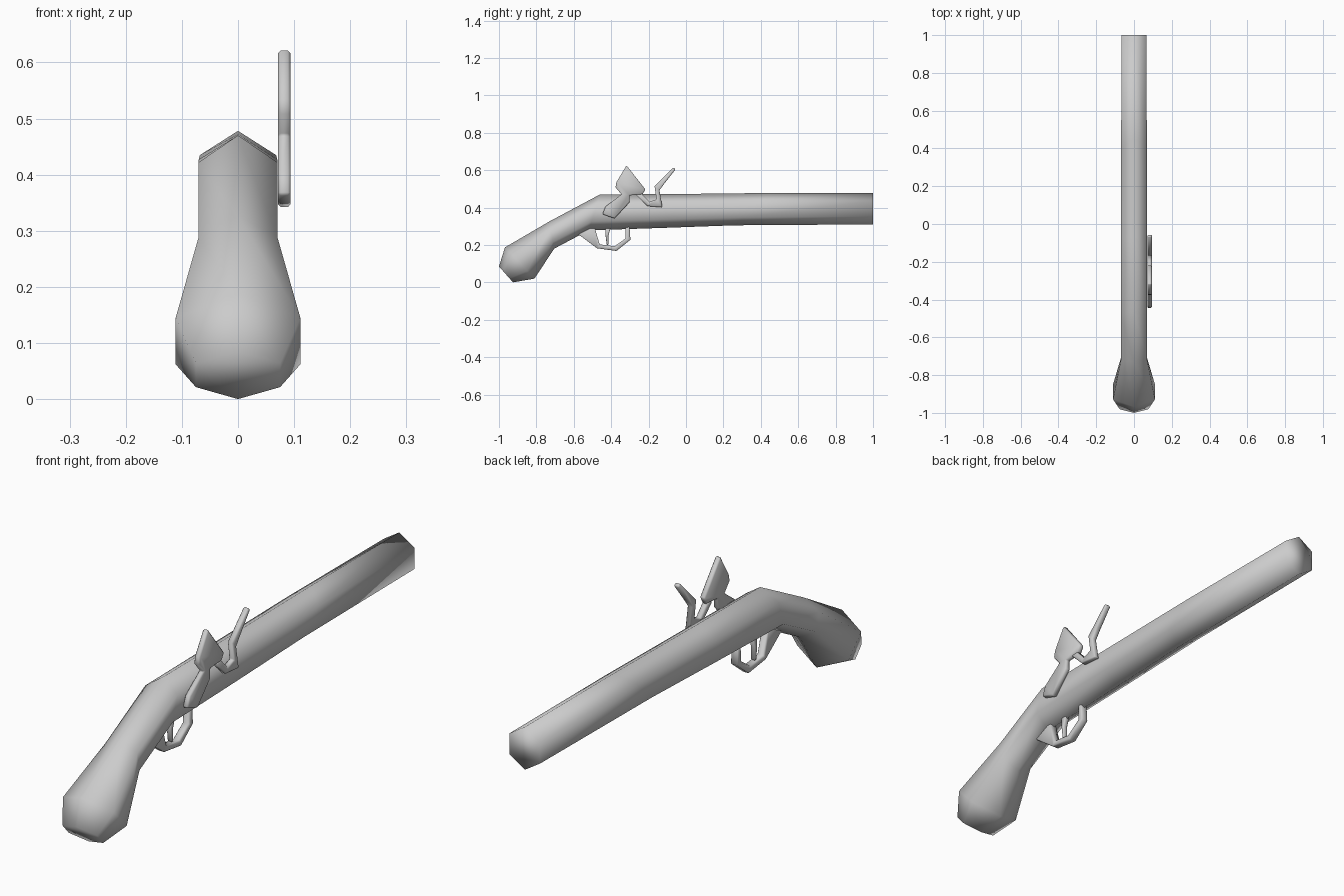
import bpy
import bmesh
from mathutils import Vector

cube = bpy.data.objects.get("Cube")
if cube:
    bpy.data.objects.remove(cube, do_unlink=True)

grey = bpy.data.materials.new("plain grey")
grey.use_nodes = True
grey.diffuse_color = (0.6, 0.6, 0.6, 1)
grey.node_tree.nodes["Principled BSDF"].inputs["Base Color"].default_value = grey.diffuse_color


def finish(name, bm):
    """Turn a bmesh into a smooth-shaded grey object."""
    bmesh.ops.recalc_face_normals(bm, faces=bm.faces)
    for face in bm.faces:
        face.smooth = True
    mesh = bpy.data.meshes.new(name)
    bm.to_mesh(mesh)
    bm.free()
    mesh.materials.append(grey)
    obj = bpy.data.objects.new(name, mesh)
    bpy.context.collection.objects.link(obj)
    return obj


def hex_loft(name, stations):
    """Loft six-sided rings, each given by its top (y, z), bottom (y, z) and half width."""
    bm = bmesh.new()
    rings = []
    for top, bottom, half in stations:
        a, b = Vector((0, *top)), Vector((0, *bottom))
        side = Vector((half, 0, 0))
        upper, lower = a.lerp(b, 0.25), a.lerp(b, 0.75)
        points = (a, upper + side, lower + side, b, lower - side, upper - side)
        rings.append([bm.verts.new(p) for p in points])
    for r, s in zip(rings, rings[1:]):
        for i in range(6):
            j = (i + 1) % 6
            bm.faces.new((r[i], r[j], s[j], s[i]))
    bm.faces.new(rings[0])
    bm.faces.new(rings[-1])
    return finish(name, bm)


def plate(name, outline, x0, x1, bevel):
    """Extrude a side outline of (y, z) points across x and soften its rims."""
    bm = bmesh.new()
    face = bm.faces.new([bm.verts.new((x0, y, z)) for y, z in outline])
    out = bmesh.ops.extrude_face_region(bm, geom=[face])
    verts = [v for v in out["geom"] if isinstance(v, bmesh.types.BMVert)]
    bmesh.ops.translate(bm, verts=verts, vec=(x1 - x0, 0, 0))
    obj = finish(name, bm)
    mod = obj.modifiers.new("soft rim", "BEVEL")
    mod.width = bevel
    mod.segments = 1
    mod.limit_method = "ANGLE"
    mod.angle_limit = 1.2
    return obj


# Barrel, stock and bulbous grip in one body
hex_loft("body", [
    ((1, 0.478), (1, 0.31), 0.066),
    ((0.45, 0.478), (0.26, 0.305), 0.068),
    ((-0.07, 0.472), (-0.1, 0.292), 0.07),
    ((-0.46, 0.47), (-0.52, 0.278), 0.07),
    ((-0.73, 0.326), (-0.705, 0.18), 0.07),
    ((-0.968, 0.187), (-0.81, 0.02), 0.111),
    ((-1, 0.085), (-0.925, 0), 0.075),
])

# Lock on the left side: cocked hammer and striking steel
plate("hammer", [
    (-0.447, 0.364), (-0.43, 0.406), (-0.345, 0.47), (-0.377, 0.508),
    (-0.372, 0.535), (-0.318, 0.625), (-0.217, 0.497), (-0.233, 0.47),
    (-0.302, 0.465), (-0.302, 0.428), (-0.382, 0.342),
], 0.071, 0.094, 0.005)
plate("striking_steel", [
    (-0.27, 0.47), (-0.206, 0.408), (-0.126, 0.401), (-0.142, 0.492),
    (-0.115, 0.529), (-0.056, 0.604), (-0.067, 0.614), (-0.168, 0.513),
    (-0.158, 0.444), (-0.195, 0.43), (-0.235, 0.472),
], 0.071, 0.094, 0.004)

# Trigger guard and trigger under the stock
plate("trigger_guard", [
    (-0.58, 0.26), (-0.475, 0.182), (-0.372, 0.168), (-0.297, 0.228),
    (-0.302, 0.3), (-0.322, 0.3), (-0.323, 0.235), (-0.382, 0.193),
    (-0.462, 0.203), (-0.49, 0.3),
], -0.015, 0.015, 0.004)
plate("trigger", [
    (-0.43, 0.3), (-0.43, 0.25), (-0.424, 0.2), (-0.414, 0.2),
    (-0.415, 0.25), (-0.4, 0.3),
], -0.01, 0.01, 0.003)
